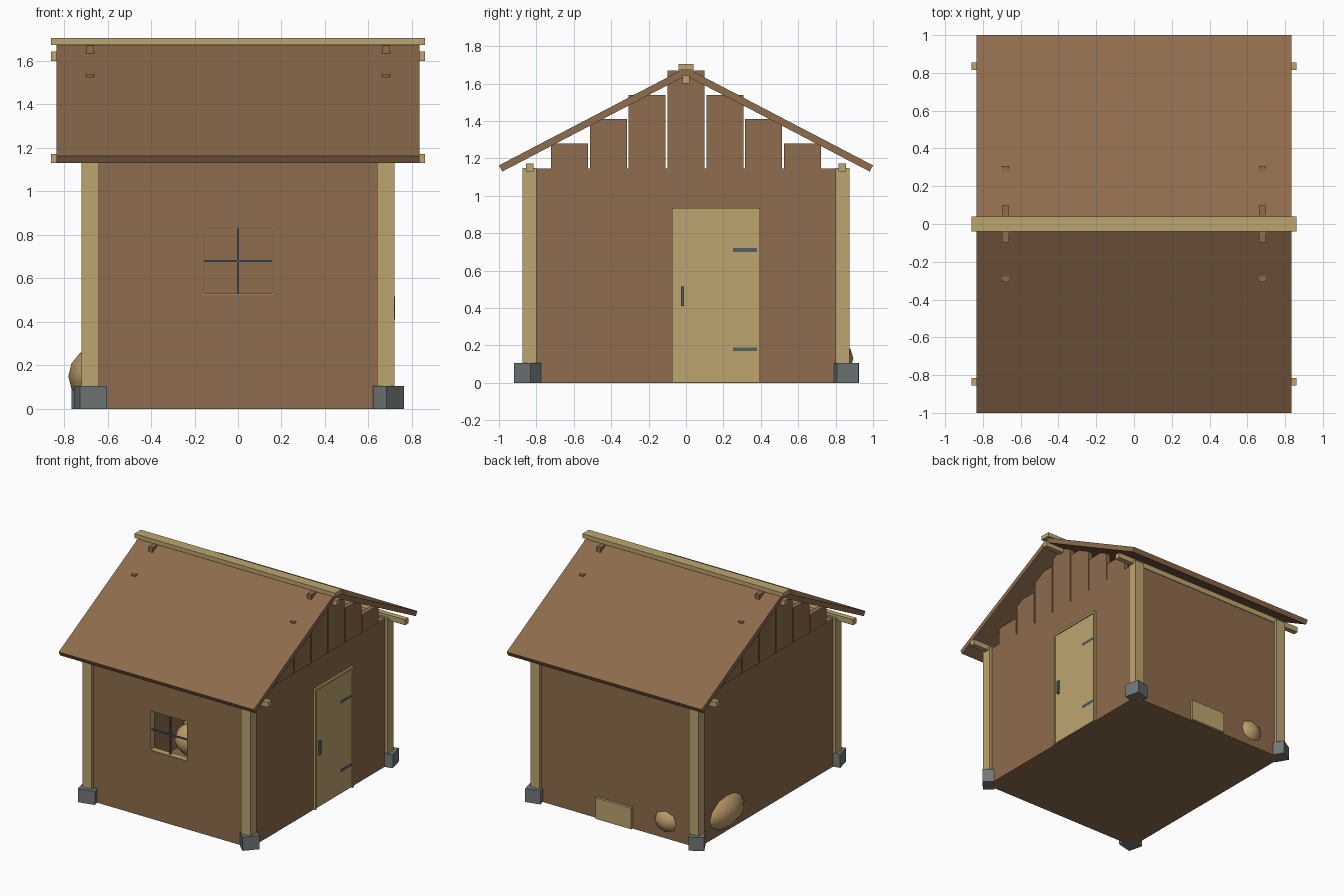
import bpy, bmesh, math
from mathutils import Matrix, Vector

if "Cube" in bpy.data.objects:
    bpy.data.objects.remove(bpy.data.objects["Cube"])


def material(name, rgb):
    m = bpy.data.materials.new(name)
    lin = [(c / 255 / 12.92) if c < 10 else ((c / 255 + 0.055) / 1.055) ** 2.4 for c in rgb]
    m.diffuse_color = (*lin, 1)
    m.use_nodes = True
    m.node_tree.nodes["Principled BSDF"].inputs["Base Color"].default_value = m.diffuse_color
    return m


BROWN = material("brown_boards", (142, 108, 77))
WOOD = material("pale_timber", (188, 166, 112))
STONE = material("grey_stone", (113, 119, 120))
IRON = material("dark_iron", (84, 94, 104))
SACK = material("tan_sackcloth", (190, 157, 106))


def finish(name, bm, mat):
    bmesh.ops.recalc_face_normals(bm, faces=bm.faces)
    me = bpy.data.meshes.new(name)
    bm.to_mesh(me)
    bm.free()
    me.materials.append(mat)
    ob = bpy.data.objects.new(name, me)
    bpy.context.collection.objects.link(ob)
    return ob


def boxes(name, mat, *spans):
    """One object from boxes given as (x0, x1, y0, y1, z0, z1)."""
    bm = bmesh.new()
    for x0, x1, y0, y1, z0, z1 in spans:
        mtx = Matrix.Translation(((x0 + x1) / 2, (y0 + y1) / 2, (z0 + z1) / 2)) @ \
            Matrix.Diagonal((x1 - x0, y1 - y0, z1 - z0, 1))
        bmesh.ops.create_cube(bm, size=1, matrix=mtx)
    return finish(name, bm, mat)


# Walls and floor
X, Y, T, H = 0.70, 0.85, 0.05, 1.145
W, Z0, Z1 = 0.16, 0.525, 0.835
boxes("floor", BROWN, (-X, X, -Y, Y, 0, 0.02))
boxes("front_wall", BROWN,
      (-X, -W, -Y, -Y + T, 0, H), (W, X, -Y, -Y + T, 0, H),
      (-W, W, -Y, -Y + T, 0, Z0), (-W, W, -Y, -Y + T, Z1, H))
boxes("back_wall", BROWN, (-X, X, Y - T, Y, 0, H))
boxes("left_wall", BROWN, (-X, -X + T, -Y + T, Y - T, 0, H))
boxes("right_wall", BROWN, (X - T, X, -Y + T, Y - T, 0, H))

# Window lining and cross bars
L = 0.004
boxes("window_lining", WOOD,
      (-W, W, -Y + 0.002, -Y + T, Z0, Z0 + L), (-W, W, -Y + 0.002, -Y + T, Z1 - L, Z1),
      (-W, -W + L, -Y + 0.002, -Y + T, Z0, Z1), (W - L, W, -Y + 0.002, -Y + T, Z0, Z1))
boxes("window_bars", IRON,
      (-0.005, 0.005, -0.83, -0.82, Z0, Z1), (-W, W, -0.83, -0.82, 0.675, 0.685))

# Corner posts
for sx, side in ((-1, "left"), (1, "right")):
    for sy, end in ((-1, "front"), (1, "back")):
        xs, ys = sorted((sx * 0.64, sx * 0.72)), sorted((sy * 0.80, sy * 0.875))
        boxes(f"{end}_{side}_post", WOOD, (*xs, *ys, 0.05, 1.15))

# Footing stones, each turned differently: x, y, width, depth, degrees
for i, (x, y, w, d, a) in enumerate(((0.6925, -0.8475, 0.12, 0.085, 48), (-0.678, -0.85, 0.128, 0.115, 13.5),
                                     (0.69, 0.85, 0.115, 0.118, 14), (-0.69, 0.85, 0.11, 0.11, 30))):
    stone = boxes(f"footing_stone_{i + 1}", STONE, (-w / 2, w / 2, -d / 2, d / 2, 0, 0.105))
    stone.location = (x, y, 0)
    stone.rotation_euler.z = math.radians(a)

# Roof: folded profile extruded along x
bm = bmesh.new()
profile = [(-1, 1.163), (0, 1.685), (1, 1.163), (0.982, 1.13), (0, 1.643), (-0.982, 1.13)]
ends = [[bm.verts.new((x, y, z)) for y, z in profile] for x in (-0.835, 0.835)]
for i in range(6):
    j = (i + 1) % 6
    bm.faces.new((ends[0][i], ends[0][j], ends[1][j], ends[1][i]))
for e in ends:
    bm.faces.new((e[0], e[1], e[4], e[5]))
    bm.faces.new((e[1], e[2], e[3], e[4]))
finish("roof", bm, BROWN)

# Ridge cap and purlins
boxes("ridge_cap", WOOD, (-0.86, 0.86, -0.04, 0.04, 1.673, 1.705))
boxes("ridge_purlin", WOOD, (-0.86, 0.86, -0.02, 0.02, 1.60, 1.643))
for s, n in ((-1, "front"), (1, "back")):
    boxes(f"{n}_eave_purlin", WOOD, (-0.86, 0.86, s * 0.835 - 0.02, s * 0.835 + 0.02, 1.13, 1.172))

# Stepped gable planks
for s, n in ((-1, "left"), (1, "right")):
    xs = sorted((s * 0.662, s * 0.698))
    boxes(f"{n}_gable_planks", BROWN,
          *[(*xs, k * 0.2075 - 0.099, k * 0.2075 + 0.099, 1.14, 1.67 - 0.13 * abs(k)) for k in range(-3, 4)])

# Door with frame, handle and hinges
boxes("door", WOOD, (0.69, 0.708, -0.06, 0.38, 0.005, 0.918))
boxes("door_frame", WOOD, (0.66, 0.716, -0.075, -0.06, 0, 0.935),
      (0.66, 0.716, 0.38, 0.395, 0, 0.935), (0.66, 0.716, -0.06, 0.38, 0.918, 0.935))
boxes("door_handle", IRON, (0.705, 0.722, -0.028, -0.01, 0.41, 0.515))
boxes("door_hinges", IRON, *[(0.705, 0.7095, 0.25, 0.38, z - 0.01, z + 0.01) for z in (0.18, 0.71)])

# Low chest poking through the back wall
boxes("chest", WOOD, (-0.14, 0.165, 0.36, 0.87, 0.002, 0.165))

# Sacks leaning on the walls: centre, radii, turn
for i, (c, r, a) in enumerate((((-0.60, 0.50, 0.15), (0.18, 0.26, 0.15), 0),
                               ((-0.42, 0.70, 0.13), (0.15, 0.195, 0.13), 0),
                               ((-0.46, 0.18, 0.13), (0.18, 0.14, 0.13), 0.2))):
    bm = bmesh.new()
    bmesh.ops.create_uvsphere(bm, u_segments=12, v_segments=8, radius=1, matrix=Matrix.Translation(Vector(c)) @
                              Matrix.Rotation(a, 4, 'Z') @ Matrix.Diagonal((*r, 1)))
    for f in bm.faces:
        f.smooth = True
    finish(f"sack_{i + 1}", bm, SACK)
